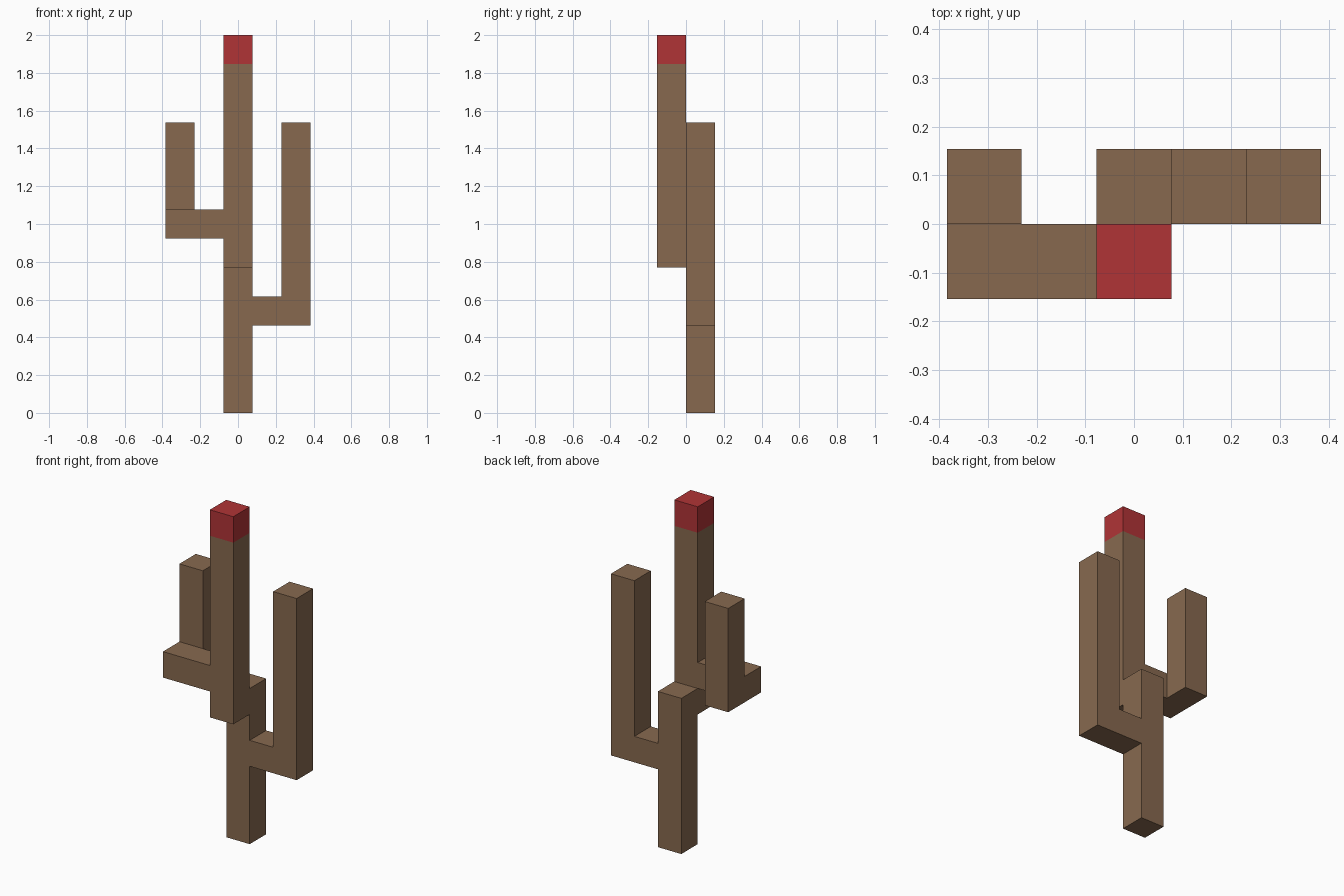
import bpy, bmesh, math
from itertools import product
from mathutils import Vector

cube = bpy.data.objects.get("Cube")
if cube:
    bpy.data.objects.remove(cube, do_unlink=True)

U = 2 / 13                          # side of one block
ORIGIN = Vector((-2.5, -1, 0))      # corner of the block grid, in blocks


def make_material(name, rgb):
    mat = bpy.data.materials.new(name)
    mat.use_nodes = True
    mat.diffuse_color = (*rgb, 1)
    bsdf = next(n for n in mat.node_tree.nodes if n.type == 'BSDF_PRINCIPLED')
    bsdf.inputs["Base Color"].default_value = (*rgb, 1)
    return mat


brown = make_material("bark brown", (0.242, 0.141, 0.078))
red = make_material("tip red", (0.434, 0.034, 0.037))

# Each part is a block range: lowest corner, size in blocks, colour
PARTS = {
    "lower_trunk": ((2, 1, 0), (1, 1, 6), brown),
    "left_arm": ((3, 1, 3), (2, 1, 1), brown),
    "left_branch": ((4, 1, 4), (1, 1, 6), brown),
    "upper_trunk": ((2, 0, 5), (1, 1, 7), brown),
    "right_arm": ((0, 0, 6), (2, 1, 1), brown),
    "right_branch": ((0, 1, 6), (1, 1, 4), brown),
    "red_tip": ((2, 0, 12), (1, 1, 1), red),
}


def cells(low, size):
    return set(product(*(range(a, a + n) for a, n in zip(low, size))))


filled = set().union(*(cells(low, size) for low, size, _ in PARTS.values()))


def build_part(name, low, size, mat):
    """Skin the part's blocks, leaving joints with neighbouring parts open."""
    bm = bmesh.new()
    for cell in cells(low, size):
        for axis, sign in product(range(3), (-1, 1)):
            step = Vector((0, 0, 0))
            step[axis] = sign
            if tuple(int(c) for c in Vector(cell) + step) in filled:
                continue
            side = Vector((0, 0, 0))
            side[(axis + 1) % 3] = 1
            up = step.cross(side)
            centre = Vector(cell) + Vector((0.5, 0.5, 0.5)) + step / 2
            corners = [centre + (side * a + up * b) / 2
                       for a, b in ((-1, -1), (1, -1), (1, 1), (-1, 1))]
            bm.faces.new([bm.verts.new((p + ORIGIN) * U) for p in corners])
    # Weld the blocks and merge the flat sides into clean faces
    bmesh.ops.remove_doubles(bm, verts=bm.verts[:], dist=U / 100)
    bmesh.ops.dissolve_limit(bm, angle_limit=math.radians(1),
                             verts=bm.verts[:], edges=bm.edges[:])
    mesh = bpy.data.meshes.new(name)
    bm.to_mesh(mesh)
    bm.free()
    mesh.materials.append(mat)
    bpy.context.collection.objects.link(bpy.data.objects.new(name, mesh))


for part, (low, size, mat) in PARTS.items():
    build_part(part, low, size, mat)
